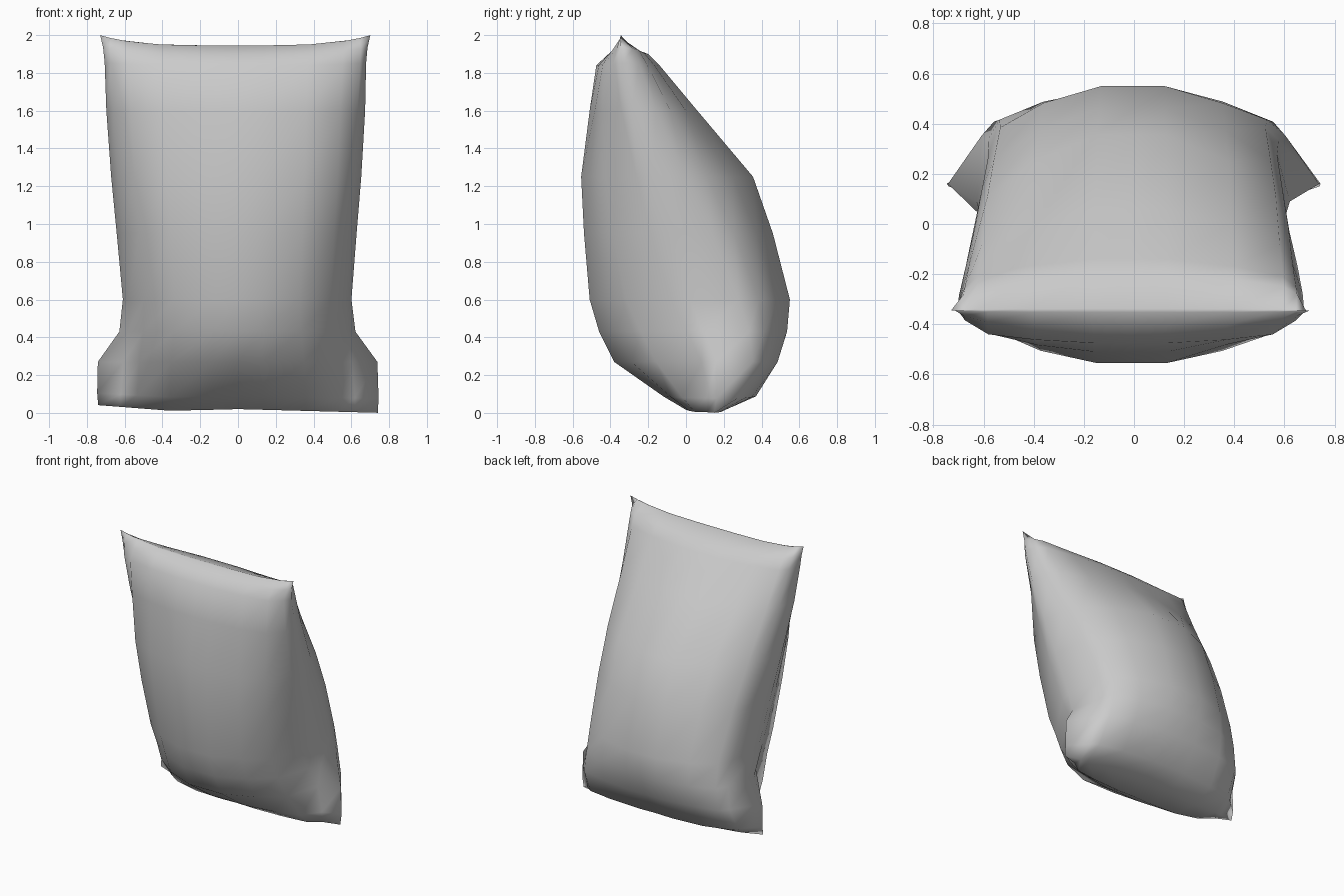
import bpy, bmesh

cube = bpy.data.objects.get("Cube")
if cube:
    bpy.data.objects.remove(cube)

# Cloth material
cloth = bpy.data.materials.new("grey cloth")
cloth.use_nodes = True
grey = (0.6, 0.6, 0.6, 1)
cloth.diffuse_color = grey
cloth.node_tree.nodes["Principled BSDF"].inputs["Base Color"].default_value = grey

# Half cross-sections: (fraction of body width, fraction of depth)
FRONT = [(0, 1), (.22, 1), (.58, .9), (.86, .74), (1, .33)]
BACK = [(0, 1), (.22, 1), (.62, .86), (.92, .66), (1, .45)]

# Rows: height, seam y, front y, back y, body half width, seam half width,
# front roundness, back roundness (higher is slimmer at the corners)
ROWS = [
    (.02, .15, .0, .2, .62, .74, 1.2, .8),
    (.09, .16, -.12, .37, .62, .745, 1.5, .75),
    (.27, .16, -.38, .485, .605, .74, 1.75, .65),
    (.43, .09, -.46, .535, .58, .625, 1.7, .75),
    (.6, .02, -.51, .55, .575, .605, 1.5, .9),
    (.95, -.08, -.54, .46, .6, .635, 1.3, 1.15),
    (1.25, -.17, -.555, .355, .625, .662, 1.3, 1.5),
    (1.6, -.28, -.51, .06, .645, .685, 1.2, 1.3),
    (1.84, -.34, -.475, -.14, .66, .692, 1, 1),
    (1.9, -.345, -.41, -.2, .665, .7, 1, 1),
    (1.945, -.345, -.352, -.338, .66, .715, 1, 1),
]


def section(row):
    """Closed outline of the sack at one height, seam to seam and back."""
    z, seam, front, back, body, edge, front_power, back_power = row
    lean = -.015 * z / 2

    def side(profile, depth, power, sign):
        return [(sign * fx * body, seam + (depth - seam) * fd ** power)
                for fx, fd in profile]

    points = side(FRONT, front, front_power, 1) + [(edge, seam)]
    points += side(BACK, back, back_power, 1)[::-1]
    points += side(BACK, back, back_power, -1)[1:] + [(-edge, seam)]
    points += side(FRONT, front, front_power, -1)[:0:-1]
    # The seam lifts at the top corners, and one bottom corner is higher
    lift = max(0, (z - 1.8) / .145)
    low = max(0, 1 - z / .25)
    return [(x + lean, y, z + lift * (.05 * abs(x / .7) ** 4)
             - low * .02 * abs(x / .7) + low * .045 * max(0, -x - .35) / .4)
            for x, y in points]


# Stuffed sack lofted from bottom seam to top seam
bm = bmesh.new()
rings = [[bm.verts.new(p) for p in section(row)] for row in ROWS]
count = len(rings[0])
for lower, upper in zip(rings, rings[1:]):
    for i in range(count):
        j = (i + 1) % count
        bm.faces.new((lower[i], lower[j], upper[j], upper[i]))

# Close the two seams with strips between front and back
half = count // 2
for ring in (rings[0], rings[-1]):
    order = ring[len(FRONT):] + ring[:len(FRONT)]
    for i in range(half):
        quad = [order[i], order[i + 1], order[-i - 1], order[-i]]
        bm.faces.new(list(dict.fromkeys(quad)))
bmesh.ops.recalc_face_normals(bm, faces=bm.faces)

mesh = bpy.data.meshes.new("stuffed_sack")
bm.to_mesh(mesh)
bm.free()
mesh.materials.append(cloth)
sack = bpy.data.objects.new("stuffed_sack", mesh)
bpy.context.collection.objects.link(sack)
bpy.context.view_layer.objects.active = sack
sack.select_set(True)
bpy.ops.object.shade_smooth_by_angle(angle=2)
